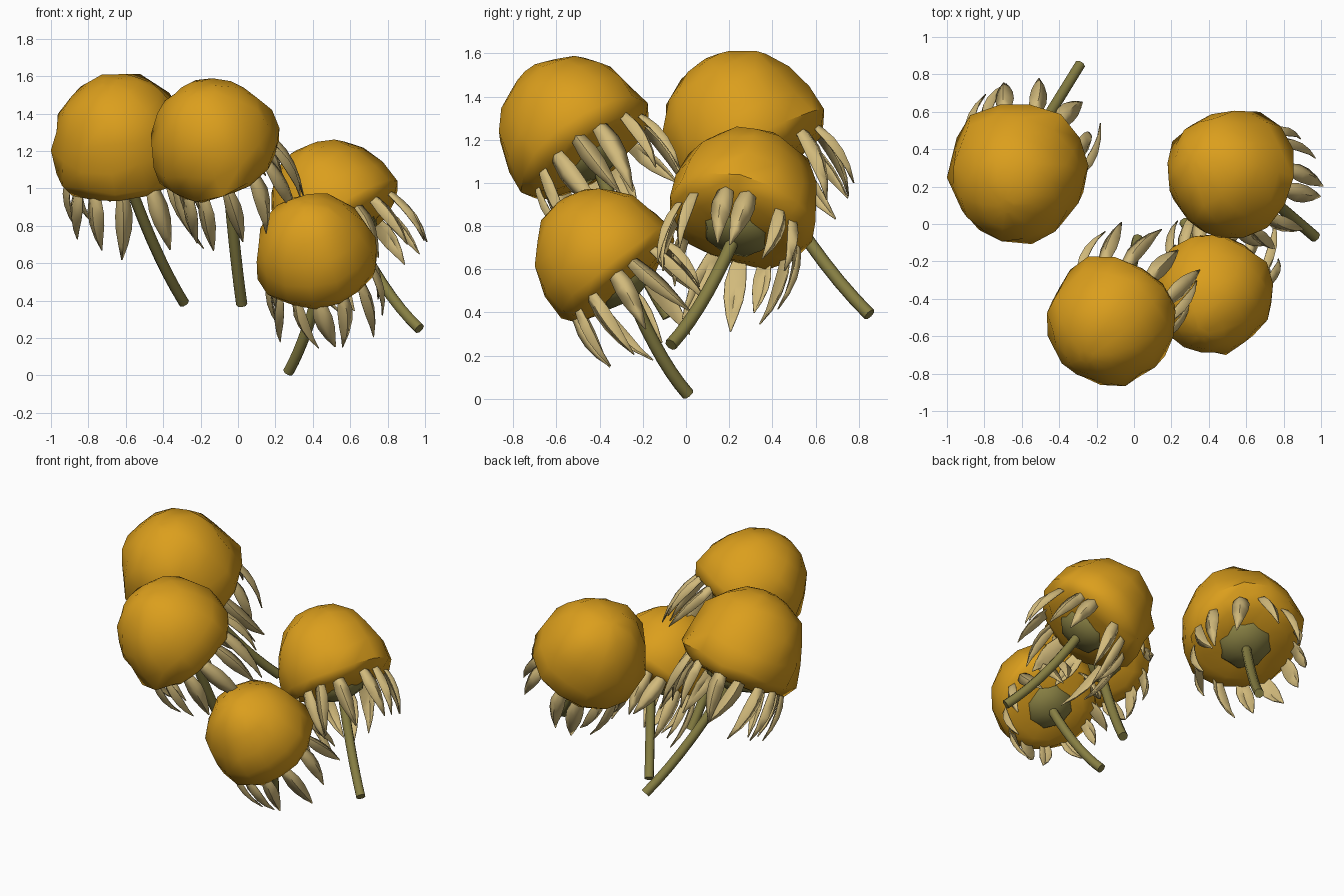
import bpy, bmesh, math, random
from mathutils import Vector

random.seed(11)
cube = bpy.data.objects.get("Cube")
if cube:
    bpy.data.objects.remove(cube)


def material(name, rgb):
    m = bpy.data.materials.new(name)
    m.use_nodes = True
    m.diffuse_color = (*rgb, 1)
    bsdf = m.node_tree.nodes["Principled BSDF"]
    bsdf.inputs["Base Color"].default_value = (*rgb, 1)
    bsdf.inputs["Roughness"].default_value = 0.8
    return m


ORANGE = material("golden orange", (0.71, 0.345, 0.012))
TAN = material("dry tan", (0.64, 0.49, 0.2))
GREEN = material("olive green", (0.24, 0.21, 0.055))


def finish(bm, name, mat, angle=50):
    bmesh.ops.recalc_face_normals(bm, faces=bm.faces)
    me = bpy.data.meshes.new(name)
    bm.to_mesh(me)
    bm.free()
    me.materials.append(mat)
    ob = bpy.data.objects.new(name, me)
    bpy.context.collection.objects.link(ob)
    bpy.ops.object.select_all(action='DESELECT')
    ob.select_set(True)
    bpy.context.view_layer.objects.active = ob
    bpy.ops.object.shade_smooth_by_angle(angle=math.radians(angle))
    return ob


def bridge(bm, a, b):
    n = len(a)
    for i in range(n):
        bm.faces.new((a[i], a[(i + 1) % n], b[(i + 1) % n], b[i]))


def lathe(profile, sides, place, jitter=0.0, scallop=0.0):
    """Closed turned shape; place maps (angle, radius, height) to a point."""
    bm = bmesh.new()
    rings = []
    for r, h in profile:
        ring = []
        j = jitter * min(1, r * 4)
        for i in range(sides):
            a = math.tau * i / sides
            rr = r * (1 + scallop * (i % 2)) + random.uniform(-j, j)
            ring.append(bm.verts.new(place(a, rr, h + random.uniform(-j, j))))
        rings.append(ring)
    for a, b in zip(rings, rings[1:]):
        bridge(bm, a, b)
    bm.faces.new(rings[0])
    bm.faces.new(rings[-1])
    return bm


def tube(path, radius, sides=8):
    bm = bmesh.new()
    rings = []
    for i, p in enumerate(path):
        t = path[min(i + 1, len(path) - 1)] - path[max(i - 1, 0)]
        t.normalize()
        u = t.cross(Vector((1, 0, 0))).normalized()
        v = t.cross(u)
        angles = [math.tau * k / sides for k in range(sides)]
        rings.append([bm.verts.new(p + radius * (math.cos(a) * u + math.sin(a) * v))
                      for a in angles])
    for a, b in zip(rings, rings[1:]):
        bridge(bm, a, b)
    bm.faces.new(rings[0])
    bm.faces.new(rings[-1])
    return bm


HEAD = [(0.13, -0.225), (0.23, -0.21), (0.305, -0.185), (0.345, -0.125), (0.335, -0.01),
        (0.3, 0.11), (0.23, 0.215), (0.13, 0.285), (0.04, 0.31)]
CALYX = [(0.08, -0.19), (0.14, -0.215), (0.125, -0.245), (0.04, -0.275)]
# Petal stations: radius, height, half width
PETAL = [(0.27, -0.13, 0.018), (0.305, -0.2, 0.036), (0.325, -0.28, 0.047),
         (0.33, -0.36, 0.043), (0.32, -0.45, 0.025), (0.295, -0.54, 0.002)]


def flower(name, centre, axis, size, stem_end, petals=13):
    c = Vector(centre)
    ax = Vector(axis).normalized()
    u = ax.cross(Vector((0, 1, 0))).normalized()
    v = ax.cross(u)

    def place(a, r, h):
        return c + size * (r * (math.cos(a) * u + math.sin(a) * v) + h * ax)

    # Domed head and scalloped calyx
    finish(lathe(HEAD, 14, place, jitter=0.015), name + "_head", ORANGE)
    finish(lathe(CALYX, 16, place, scallop=0.1), name + "_calyx", GREEN)

    # Drooping petals, folded along the middle
    bm = bmesh.new()
    for k in range(petals):
        a = math.tau * (k + random.uniform(-0.22, 0.22)) / petals
        length = random.uniform(0.78, 1.05)
        wide = random.uniform(0.85, 1.1)
        twist = random.uniform(-0.1, 0.1)
        lean = random.uniform(-0.02, 0.02)
        side = Vector(-math.sin(a) * u + math.cos(a) * v)
        rows = []
        for i, (r, h, w) in enumerate(PETAL):
            h = PETAL[0][1] + (h - PETAL[0][1]) * length
            r += lean * i / 5
            bend = side * twist * size * (i / 5) ** 2
            mid = place(a, r, h) + bend
            edge = place(a, r - w * 0.6, h) + bend
            off = side * w * wide * size
            rows.append([bm.verts.new(p) for p in (edge - off, mid, edge + off)])
        for p, q in zip(rows, rows[1:]):
            for j in range(2):
                bm.faces.new((p[j], p[j + 1], q[j + 1], q[j]))
    ob = finish(bm, name + "_petals", TAN, 60)
    thick = ob.modifiers.new("thickness", 'SOLIDIFY')
    thick.thickness = 0.006
    thick.offset = 0

    # Sagging stem
    p0 = place(0, 0, -0.23)
    p2 = Vector(stem_end)
    p1 = (p0 + p2) / 2 - Vector((0, 0, 0.09))
    steps = [i / 7 for i in range(8)]
    path = [p0 * (1 - t) ** 2 + p1 * 2 * t * (1 - t) + p2 * t * t for t in steps]
    finish(tube(path, 0.03), name + "_stem", GREEN, 60)


flower("back_right_flower", (-0.63, 0.25, 1.27), (-0.16, -0.45, 0.86), 1.1, (-0.29, 0.85, 0.39))
flower("front_right_flower", (-0.14, -0.54, 1.27), (-0.36, -0.54, 0.76), 1.02, (0.02, -0.08, 0.38))
flower("back_left_flower", (0.49, 0.28, 0.94), (-0.55, 0.22, 0.78), 1.02, (0.97, -0.07, 0.25))
flower("front_left_flower", (0.41, -0.4, 0.68), (-0.17, -0.6, 0.76), 0.96, (0.27, 0.01, 0.02))
